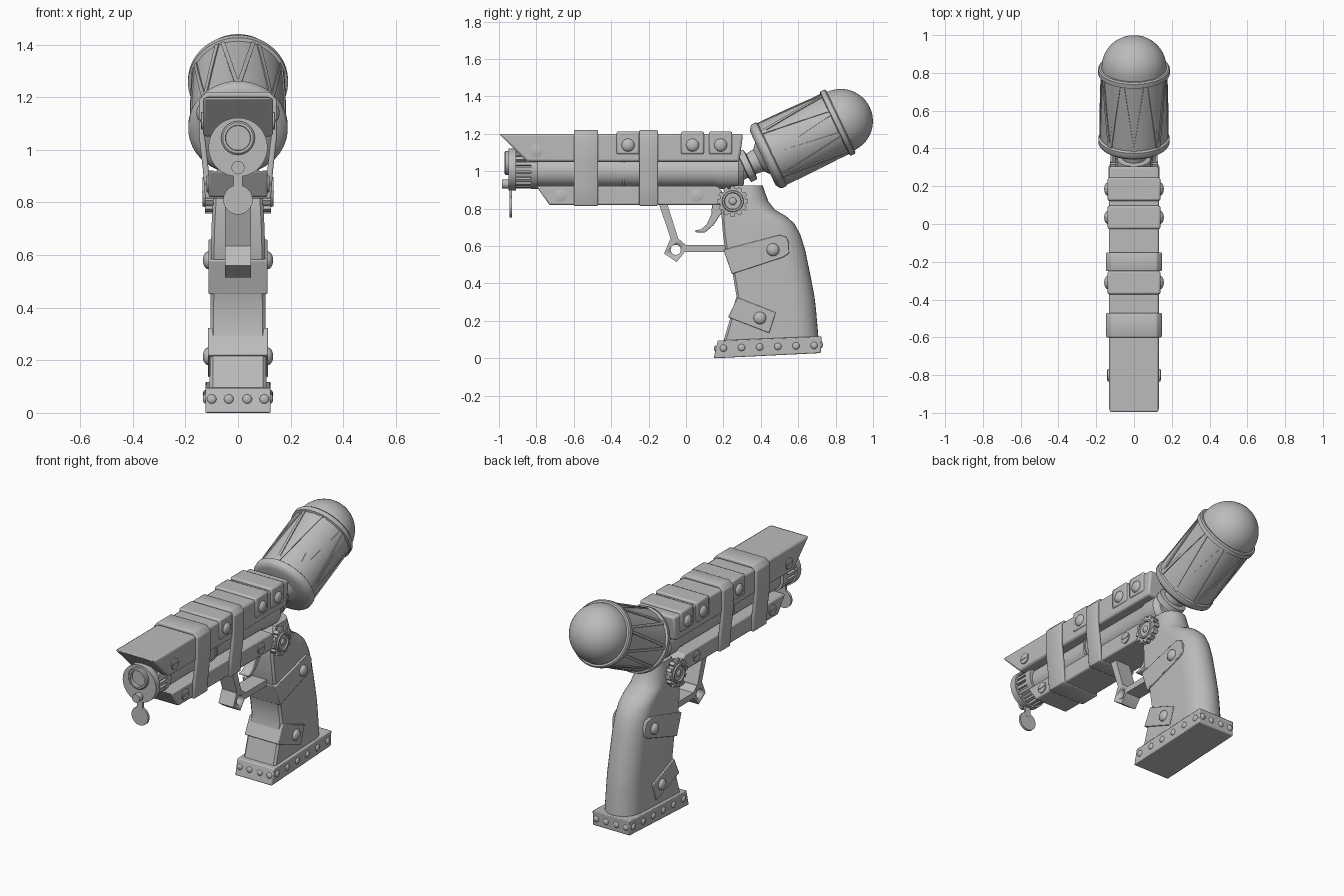
import bpy, bmesh
from math import sin, cos, pi, radians
from mathutils import Vector

if "Cube" in bpy.data.objects:
    bpy.data.objects.remove(bpy.data.objects["Cube"], do_unlink=True)

GREY = (0.5, 0.5, 0.5, 1)
metal = bpy.data.materials.new("plain_grey")
metal.use_nodes = True
metal.diffuse_color = GREY
metal.node_tree.nodes["Principled BSDF"].inputs["Base Color"].default_value = GREY
X, Y = Vector((1, 0, 0)), Vector((0, 1, 0))


def finish(name, bm, bevel=0, wall=0):
    bmesh.ops.recalc_face_normals(bm, faces=bm.faces)
    mesh = bpy.data.meshes.new(name)
    bm.to_mesh(mesh)
    bm.free()
    mesh.materials.append(metal)
    ob = bpy.data.objects.new(name, mesh)
    bpy.context.collection.objects.link(ob)
    if wall:
        mod = ob.modifiers.new("wall", 'SOLIDIFY')
        mod.thickness, mod.offset = wall, -1
    if bevel:
        mod = ob.modifiers.new("bevel", 'BEVEL')
        mod.width, mod.segments, mod.limit_method = bevel, 2, 'ANGLE'
    bpy.ops.object.select_all(action='DESELECT')
    bpy.context.view_layer.objects.active = ob
    ob.select_set(True)
    bpy.ops.object.shade_smooth_by_angle(angle=radians(35))
    return ob


def prism(name, outline, half, bevel=0, x=0, top_half=None):
    """Extrude a (y, z) outline across x."""
    bm = bmesh.new()
    sides = [[bm.verts.new((x + s * half, y, z)) for y, z in outline] for s in (-1, 1)]
    bm.faces.new(sides[0])
    bm.faces.new(sides[1])
    n = len(outline)
    for i in range(n):
        j = (i + 1) % n
        bm.faces.new((sides[0][i], sides[0][j], sides[1][j], sides[1][i]))
    return finish(name, bm, bevel)


def box(name, y0, y1, z0, z1, half, bevel=0):
    return prism(name, [(y0, z0), (y1, z0), (y1, z1), (y0, z1)], half, bevel)


def lathe(name, profile, origin, axis, steps=48):
    """Revolve (distance, radius) pairs around an axis."""
    bm = bmesh.new()
    rot = Vector(axis).to_track_quat('Z', 'Y')
    rings = []
    for t, r in profile:
        count = 1 if r == 0 else steps
        rings.append([bm.verts.new(Vector(origin) + rot @ Vector(
            (r * cos(2 * pi * i / steps), r * sin(2 * pi * i / steps), t))) for i in range(count)])
    for a, b in zip(rings, rings[1:]):
        for i in range(steps):
            j = (i + 1) % steps
            quad = [a[i % len(a)], a[j % len(a)], b[j % len(b)], b[i % len(b)]]
            bm.faces.new(list(dict.fromkeys(quad)))
    return finish(name, bm)


def disc(name, origin, axis, radius, depth, steps=32):
    return lathe(name, [(0, 0), (0, radius), (depth, radius), (depth, 0)], origin, axis, steps)


def rivet(name, origin, axis, r, height):
    dome = [(height * sin(a * pi / 10), r * cos(a * pi / 10)) for a in range(5)]
    lathe(name, dome + [(height, 0)], origin, axis, 20)


def both(fn):
    for side, s in (("left", 1), ("right", -1)):
        fn(side, s)


# Upper housing, lower rail and clamped plates
prism("upper_housing", [(-1, 1.2), (-0.85, 1.05), (0.285, 1.05), (0.305, 1.2)], 0.133, 0.012)
prism("lower_rail", [(-0.8, 0.92), (-0.73, 0.82), (0.19, 0.82), (0.21, 0.87), (0.17, 0.92)], 0.112, 0.008)
for y in (-0.31, 0.035, 0.185):
    box("clamp_plate", y - 0.062, y + 0.062, 1.09, 1.213, 0.14, 0.01)
    both(lambda side, s: rivet(side + "_clamp_bolt", (s * 0.138, y, 1.14), X * s, 0.035, 0.02))

# Straps around the body
for y0, y1 in ((-0.6, -0.47), (-0.25, -0.15)):
    loop = [(-0.125, 0.815), (0.125, 0.815), (0.133, 0.92), (0.148, 1.05),
            (0.148, 1.19), (0.12, 1.22), (-0.12, 1.22), (-0.148, 1.19), (-0.148, 1.05), (-0.133, 0.92)]
    bm = bmesh.new()
    a, b = [[bm.verts.new((x, y, z)) for x, z in loop] for y in (y0, y1)]
    for i in range(len(loop)):
        j = (i + 1) % len(loop)
        bm.faces.new((a[i], a[j], b[j], b[i]))
    finish("strap", bm, 0.006, 0.022)

# Barrel with stepped rear and muzzle
lathe("barrel", [(-0.8, 0), (-0.8, 0.085), (-0.34, 0.085), (-0.34, 0.092), (-0.325, 0.092),
                 (-0.325, 0.085), (0.15, 0.085), (0.19, 0.095), (0.28, 0.095), (0.31, 0.07),
                 (0.31, 0)], (0, 0, 1), Y)
lathe("muzzle_core", [(-0.95, 0), (-0.95, 0.112), (-0.91, 0.112), (-0.91, 0.085), (-0.83, 0.085),
                      (-0.83, 0.104), (-0.79, 0.104), (-0.79, 0)], (0, 0, 1.01), Y)
for i in range(20):
    a = 2 * pi * i / 20
    out = Vector((cos(a), 0, sin(a)))
    side = out.cross(Y) * 0.009
    bm = bmesh.new()
    base = [Vector((0, y, 1.01)) + out * r for y, r in
            ((-0.91, 0.08), (-0.82, 0.08), (-0.82, 0.103), (-0.91, 0.103))]
    lo, hi = [[bm.verts.new(p + side * s) for p in base] for s in (-1, 1)]
    bm.faces.new(lo)
    bm.faces.new(hi)
    for k in range(4):
        bm.faces.new((lo[k], lo[k - 1], hi[k - 1], hi[k]))
    finish("muzzle_rib", bm)
lathe("muzzle_ring", [(0.02, 0.064), (-0.015, 0.064), (-0.02, 0.058), (-0.02, 0.048),
                      (0.01, 0.046), (0.01, 0)], (0, -0.95, 1.045), Y)
disc("cap_hinge", (0, -0.985, 0.932), Y, 0.025, 0.05)
box("cap_link", -0.945, -0.93, 0.84, 0.93, 0.018)
disc("hanging_cap", (0, -0.945, 0.81), Y, 0.056, 0.014)

# Slotted screws on the housing and rail
for y, z, x in ((-0.8, 1.11, 0.133), (-0.67, 0.87, 0.112), (0.06, 0.87, 0.112)):
    def screw(side, s):
        lathe(side + "_screw", [(0, 0.033), (0.006, 0.033), (0.008, 0.028), (0.008, 0)],
              (s * x, y, z), X * s, 24)
        prism(side + "_screw_slot", [(y - 0.026, z - 0.005), (y + 0.026, z - 0.005),
              (y + 0.026, z + 0.005), (y - 0.026, z + 0.005)], 0.003, 0, s * (x + 0.008))
    both(screw)

# Tilted canister with neck, rims and dome
BASE = Vector((0, 0.433, 1.08))
TILT = Vector((0, cos(radians(25.5)), sin(radians(25.5))))
lathe("canister_neck", [(-0.2, 0), (-0.2, 0.06), (-0.14, 0.06), (-0.135, 0.088), (-0.1, 0.088),
                        (-0.095, 0.06), (-0.05, 0.065), (-0.02, 0.1), (0, 0.1)], BASE, TILT)
dome = [(0.437 + 0.172 * sin(i * pi / 24), 0.172 * cos(i * pi / 24)) for i in range(12)]
lathe("canister", [(-0.025, 0), (-0.025, 0.16), (-0.01, 0.183), (0, 0.189), (0.025, 0.189),
                   (0.032, 0.178), (0.4, 0.178), (0.405, 0.19), (0.43, 0.19), (0.437, 0.183)]
      + dome + [(0.609, 0)], BASE, TILT, 64)

# V-shaped strips around the canister
turn = TILT.to_track_quat('Z', 'Y')
for i in range(16):
    start = (i // 2) * pi / 4 + pi / 2
    sweep = (0.3 if i % 2 else -0.3)
    bm = bmesh.new()
    rows = []
    for k in range(9):
        ang, t = start + sweep * (0.1 + k / 8), 0.03 + 0.375 * k / 8
        rows.append([bm.verts.new(BASE + turn @ Vector((r * cos(ang + d), r * sin(ang + d), t)))
                     for r, d in ((0.176, -0.045), (0.183, -0.045), (0.183, 0.045), (0.176, 0.045))])
    for a, b in zip(rows, rows[1:]):
        for k in range(4):
            bm.faces.new((a[k - 1], a[k], b[k], b[k - 1]))
    finish("canister_strip", bm)

# Grip lofted from levels of (front y, back y, z, half width)
levels = [(0.2, 0.71, 0.09, 0.108), (0.25, 0.695, 0.26, 0.106), (0.27, 0.687, 0.33, 0.105),
          (0.25, 0.664, 0.45, 0.104), (0.21, 0.637, 0.58, 0.103), (0.198, 0.612, 0.66, 0.102),
          (0.193, 0.58, 0.72, 0.1), (0.19, 0.535, 0.76, 0.098), (0.19, 0.475, 0.795, 0.096),
          (0.195, 0.44, 0.84, 0.093), (0.22, 0.425, 0.88, 0.088), (0.24, 0.41, 0.925, 0.08)]
bm = bmesh.new()
rings = []
for front, back, z, w in levels:
    depth = min(0.12, (back - front) * 0.45)
    ring = [(-w, back - depth), (-w, front + 0.012), (-w + 0.012, front),
            (w - 0.012, front), (w, front + 0.012)]
    ring += [(w * cos(a * pi / 16), back - depth + depth * sin(a * pi / 16)) for a in range(16)]
    rings.append([bm.verts.new((x, y, z)) for x, y in ring])
for a, b in zip(rings, rings[1:]):
    for i in range(len(a)):
        bm.faces.new((a[i - 1], a[i], b[i], b[i - 1]))
bm.faces.new(rings[0])
bm.faces.new(rings[-1])
finish("grip", bm)

# Wrapped grip plates with bolts
prism("upper_grip_plate", [(0.2, 0.58), (0.5, 0.66), (0.535, 0.65), (0.552, 0.615), (0.55, 0.56),
                           (0.52, 0.54), (0.245, 0.45)], 0.112, 0.004)
prism("lower_grip_plate", [(0.275, 0.325), (0.48, 0.245), (0.445, 0.135), (0.225, 0.22)], 0.114, 0.004)
for y, z in ((0.465, 0.58), (0.395, 0.215)):
    both(lambda side, s: rivet(side + "_grip_bolt", (s * 0.112, y, z), X * s, 0.034, 0.022))

# Riveted base
prism("grip_base", [(0.148, 0), (0.17, 0.095), (0.725, 0.118), (0.72, 0.028)], 0.124, 0.005)
for i in range(6):
    y = 0.2 + 0.097 * i
    both(lambda side, s: rivet(side + "_base_rivet", (s * 0.124, y, 0.054 + 0.003 * i), X * s, 0.019, 0.01))
for x in (-0.1, -0.035, 0.035, 0.1):
    rivet("front_base_rivet", (x, 0.16, 0.052), -Y, 0.018, 0.01)
    rivet("back_base_rivet", (x, 0.722, 0.072), Y, 0.018, 0.01)


# Gear wheels on both sides
def gear(side, s):
    teeth = []
    for i in range(12):
        for da, r in ((-0.17, 0.07), (-0.13, 0.083), (0.13, 0.083), (0.17, 0.07)):
            a = i * pi / 6 + da
            teeth.append((0.25 + r * cos(a), 0.84 + r * sin(a)))
    prism(side + "_gear", teeth, 0.016, 0, s * 0.11)
    lathe(side + "_gear_rim", [(0, 0.058), (0.008, 0.055), (0.008, 0.046), (0, 0.043)],
          (s * 0.126, 0.25, 0.84), X * s)
    rivet(side + "_gear_hub", (s * 0.126, 0.25, 0.84), X * s, 0.02, 0.01)


both(gear)

# Trigger and guard with a pierced joint
prism("guard_post", [(-0.145, 0.825), (-0.1, 0.825), (-0.035, 0.62), (-0.075, 0.62)], 0.05)
box("guard_bar", -0.02, 0.23, 0.568, 0.605, 0.05)
lug = [(-0.085, 0.635), (-0.035, 0.635), (0, 0.605), (-0.005, 0.57), (-0.05, 0.515), (-0.117, 0.56)]
joint = prism("guard_joint", lug, 0.05)
hole = disc("joint_hole_cutter", (-0.2, -0.055, 0.58), X, 0.027, 0.4)
hole.hide_render = True
hole.hide_viewport = True
cut = joint.modifiers.new("hole", 'BOOLEAN')
cut.operation, cut.object = 'DIFFERENCE', hole
prism("trigger", [(0.14, 0.83), (0.135, 0.77), (0.11, 0.715), (0.08, 0.69), (0.045, 0.682), (0.06, 0.672),
                  (0.1, 0.672), (0.145, 0.71), (0.175, 0.755), (0.2, 0.79), (0.21, 0.83)], 0.03, 0.004)
